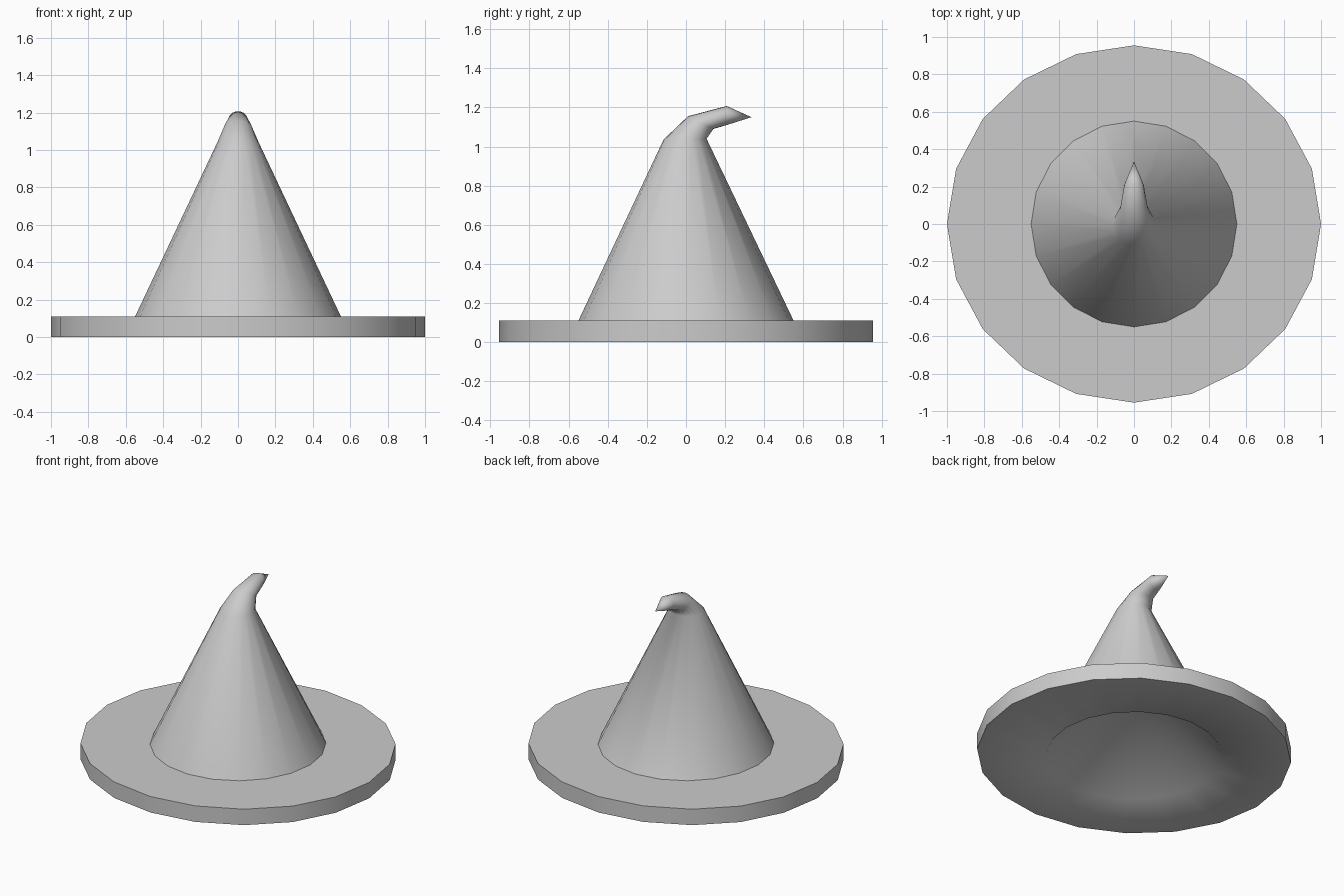
import bpy, bmesh, math

if "Cube" in bpy.data.objects:
    bpy.data.objects.remove(bpy.data.objects["Cube"])

N = 20  # sides all round


def ring(bm, front, back, rx):
    """Elliptical ring spanning two (y, z) points, with half-width rx in x."""
    cy, cz = (front[0] + back[0]) / 2, (front[1] + back[1]) / 2
    hy, hz = (back[0] - front[0]) / 2, (back[1] - front[1]) / 2
    verts = []
    for i in range(N):
        a = 2 * math.pi * i / N
        s = math.sin(a)
        verts.append(bm.verts.new((rx * math.cos(a), cy + hy * s, cz + hz * s)))
    return verts


def level(bm, r, ry, z):
    return ring(bm, (-ry, z), (ry, z), r)


def bridge(bm, a, b):
    for i in range(N):
        j = (i + 1) % N
        bm.faces.new((a[i], a[j], b[j], b[i]))


def cap(bm, a, point):
    tip = bm.verts.new(point)
    for i in range(N):
        bm.faces.new((a[i], a[(i + 1) % N], tip))


bm = bmesh.new()
rings = [
    # mouth of the hollow inside
    level(bm, 0.55, 0.55, 0.0),
    # brim
    level(bm, 1.0, 0.955, 0.0),
    level(bm, 1.0, 0.955, 0.11),
    # crown
    level(bm, 0.55, 0.55, 0.11),
    ring(bm, (-0.115, 1.035), (0.105, 1.04), 0.112),
    # bent tip
    ring(bm, (0.01, 1.155), (0.14, 1.09), 0.075),
    ring(bm, (0.208, 1.207), (0.208, 1.11), 0.052),
]
for a, b in zip(rings, rings[1:]):
    bridge(bm, a, b)
cap(bm, rings[-1], (0, 0.335, 1.15))
cap(bm, rings[0], (0, 0, 0.64))  # top of the hollow
bmesh.ops.recalc_face_normals(bm, faces=bm.faces)

mesh = bpy.data.meshes.new("pointed_hat")
bm.to_mesh(mesh)
bm.free()
hat = bpy.data.objects.new("pointed_hat", mesh)
bpy.context.collection.objects.link(hat)

bpy.context.view_layer.objects.active = hat
hat.select_set(True)
bpy.ops.object.shade_smooth_by_angle(angle=math.radians(63))
